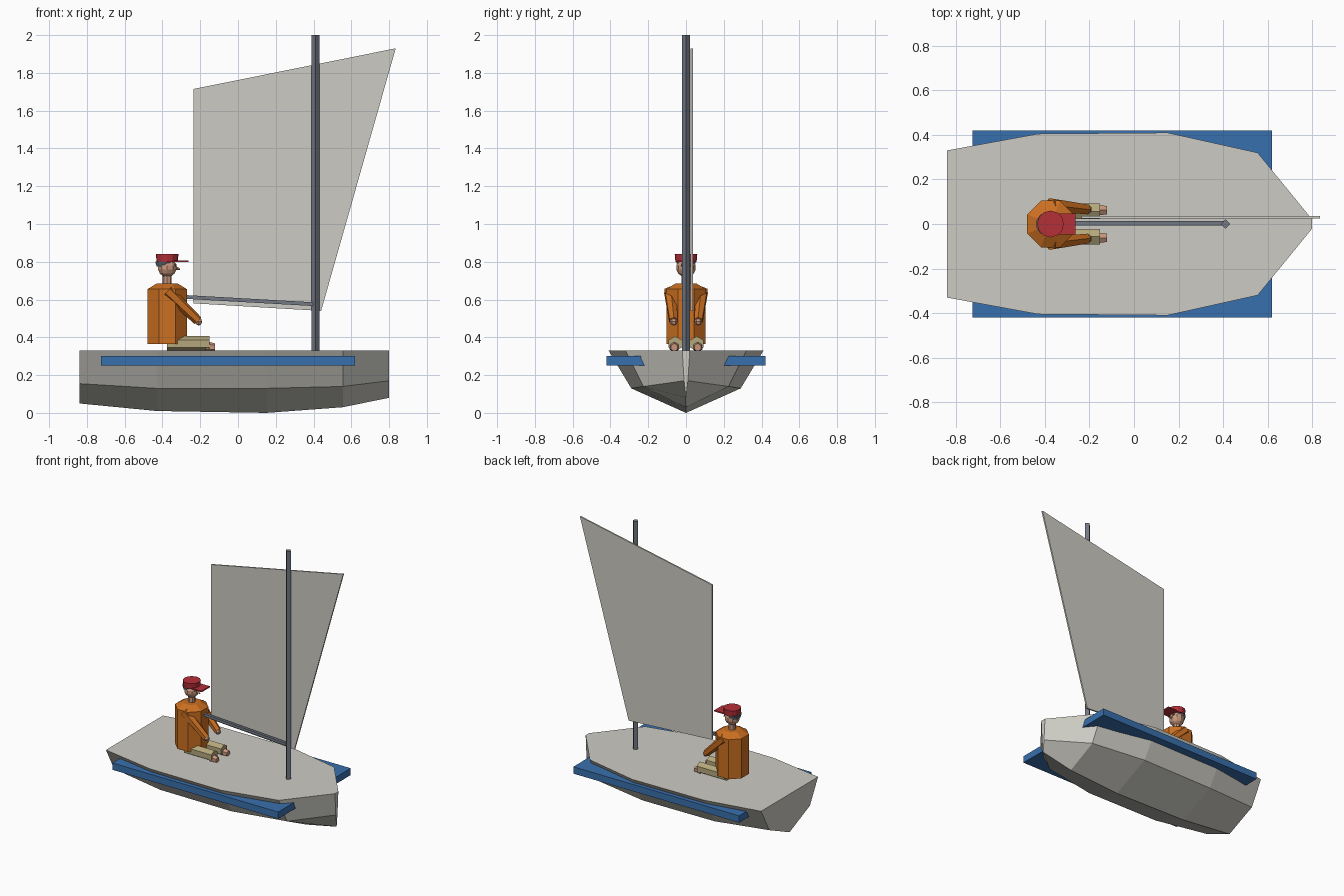
import bpy, bmesh
from math import radians
from mathutils import Vector, Matrix

cube = bpy.data.objects.get("Cube")
if cube:
    bpy.data.objects.remove(cube, do_unlink=True)


def material(name, *rgb):
    m = bpy.data.materials.new(name)
    m.use_nodes = True
    m.diffuse_color = (*rgb, 1)
    m.node_tree.nodes["Principled BSDF"].inputs["Base Color"].default_value = (*rgb, 1)
    return m


CREAM = material("cream", 0.61, 0.60, 0.55)
BLUE = material("blue", 0.04, 0.16, 0.42)
STEEL = material("steel_grey", 0.17, 0.19, 0.23)
ORANGE = material("orange", 0.60, 0.16, 0.015)
RED = material("red", 0.46, 0.03, 0.04)
SKIN = material("skin", 0.60, 0.32, 0.21)
KHAKI = material("khaki", 0.46, 0.39, 0.20)
HAIR = material("hair_grey", 0.10, 0.13, 0.16)


def finish(name, bm, mat):
    bmesh.ops.recalc_face_normals(bm, faces=bm.faces)
    me = bpy.data.meshes.new(name)
    bm.to_mesh(me)
    bm.free()
    me.materials.append(mat)
    ob = bpy.data.objects.new(name, me)
    bpy.context.collection.objects.link(ob)
    return ob


def loft(name, rings, mat):
    """Skin closed rings of points and cap both ends."""
    bm = bmesh.new()
    vs = [[bm.verts.new(p) for p in ring] for ring in rings]
    n = len(vs[0])
    for a, b in zip(vs, vs[1:]):
        for i in range(n):
            j = (i + 1) % n
            bm.faces.new((a[i], a[j], b[j], b[i]))
    bm.faces.new(vs[0])
    bm.faces.new(vs[-1])
    return finish(name, bm, mat)


def box(name, lo, hi, mat):
    lo, hi = Vector(lo), Vector(hi)
    bm = bmesh.new()
    bmesh.ops.create_cube(bm, size=1, matrix=Matrix.Translation((lo + hi) / 2)
                          @ Matrix.Diagonal((*(hi - lo), 1)))
    return finish(name, bm, mat)


def rod(name, a, b, r1, r2, sides, mat, turn=0):
    """Straight faceted bar from a to b."""
    a, b = Vector(a), Vector(b)
    bm = bmesh.new()
    rot = (b - a).to_track_quat('Z', 'Y').to_matrix().to_4x4()
    bmesh.ops.create_cone(bm, cap_ends=True, segments=sides, radius1=r1, radius2=r2,
                          depth=(b - a).length,
                          matrix=Matrix.Translation((a + b) / 2) @ rot
                          @ Matrix.Rotation(radians(turn), 4, 'Z'))
    return finish(name, bm, mat)


def ball(name, c, r, mat, u=10, v=7):
    bm = bmesh.new()
    bmesh.ops.create_uvsphere(bm, u_segments=u, v_segments=v, radius=r,
                              matrix=Matrix.Translation(c))
    return finish(name, bm, mat)


# Hull: x, deck half width, chine half width, chine z, keel z
DECK = 0.33
stations = [(-0.84, 0.33, 0.235, 0.155, 0.05),
            (-0.43, 0.405, 0.285, 0.13, 0.01),
            (0.15, 0.41, 0.29, 0.13, 0.0),
            (0.555, 0.32, 0.225, 0.14, 0.03),
            (0.80, 0.02, 0.01, 0.17, 0.08)]
loft("hull", [[(x, -w, DECK), (x, -c, cz), (x, 0, kz), (x, c, cz), (x, w, DECK)]
              for x, w, c, cz, kz in stations], CREAM)

# Side rails, running into the hull
for side, s in (("left", 1), ("right", -1)):
    box(side + "_rail", (-0.725, min(s * 0.1, s * 0.42), 0.25),
        (0.62, max(s * 0.1, s * 0.42), 0.30), BLUE)

# Rig
rod("mast", (0.41, 0, 0.30), (0.41, 0, 2.0), 0.021, 0.021, 4, STEEL)
rod("boom", (-0.30, 0.003, 0.615), (0.41, 0.003, 0.575), 0.014, 0.014, 4, STEEL, 45)
outline = [(-0.235, 0.58), (0.44, 0.54), (0.835, 1.93), (-0.235, 1.715)]
loft("sail", [[(x, y, z) for x, z in outline] for y in (0.025, 0.036)], CREAM)

# Sailor: body and head, facing the bow
X = -0.375
rod("jacket", (X, 0, 0.365), (X, 0, 0.655), 0.113, 0.113, 8, ORANGE, 22.5)
rod("jacket_shoulders", (X, 0, 0.655), (X, 0, 0.685), 0.113, 0.06, 8, ORANGE, 22.5)
rod("neck", (X, 0, 0.68), (X, 0, 0.74), 0.024, 0.024, 8, SKIN)
ball("head", (X, 0, 0.77), 0.052, SKIN)
rod("nose", (X + 0.04, 0, 0.768), (X + 0.068, 0, 0.76), 0.012, 0.004, 4, SKIN)
rod("hair", (X - 0.014, 0, 0.775), (X - 0.014, 0, 0.802), 0.044, 0.052, 10, HAIR)
rod("cap", (X, 0, 0.80), (X, 0, 0.842), 0.056, 0.06, 12, RED)
box("cap_visor", (X, -0.047, 0.799), (-0.262, 0.047, 0.808), RED)

# Sailor: limbs on both sides
for side, s in (("left", 1), ("right", -1)):
    ball(side + "_eye", (X + 0.044, s * 0.02, 0.783), 0.008, HAIR, 6, 4)
    rod(side + "_arm", (-0.375, s * 0.085, 0.645), (-0.212, s * 0.066, 0.488),
        0.034, 0.025, 6, ORANGE)
    ball(side + "_hand", (-0.208, s * 0.065, 0.483), 0.021, SKIN, 6, 4)
    rod(side + "_leg", (-0.375, s * 0.057, 0.366), (-0.152, s * 0.057, 0.366),
        0.04, 0.04, 6, KHAKI, 0)
    rod(side + "_foot", (-0.17, s * 0.062, 0.35), (-0.122, s * 0.062, 0.347),
        0.029, 0.021, 6, SKIN)
